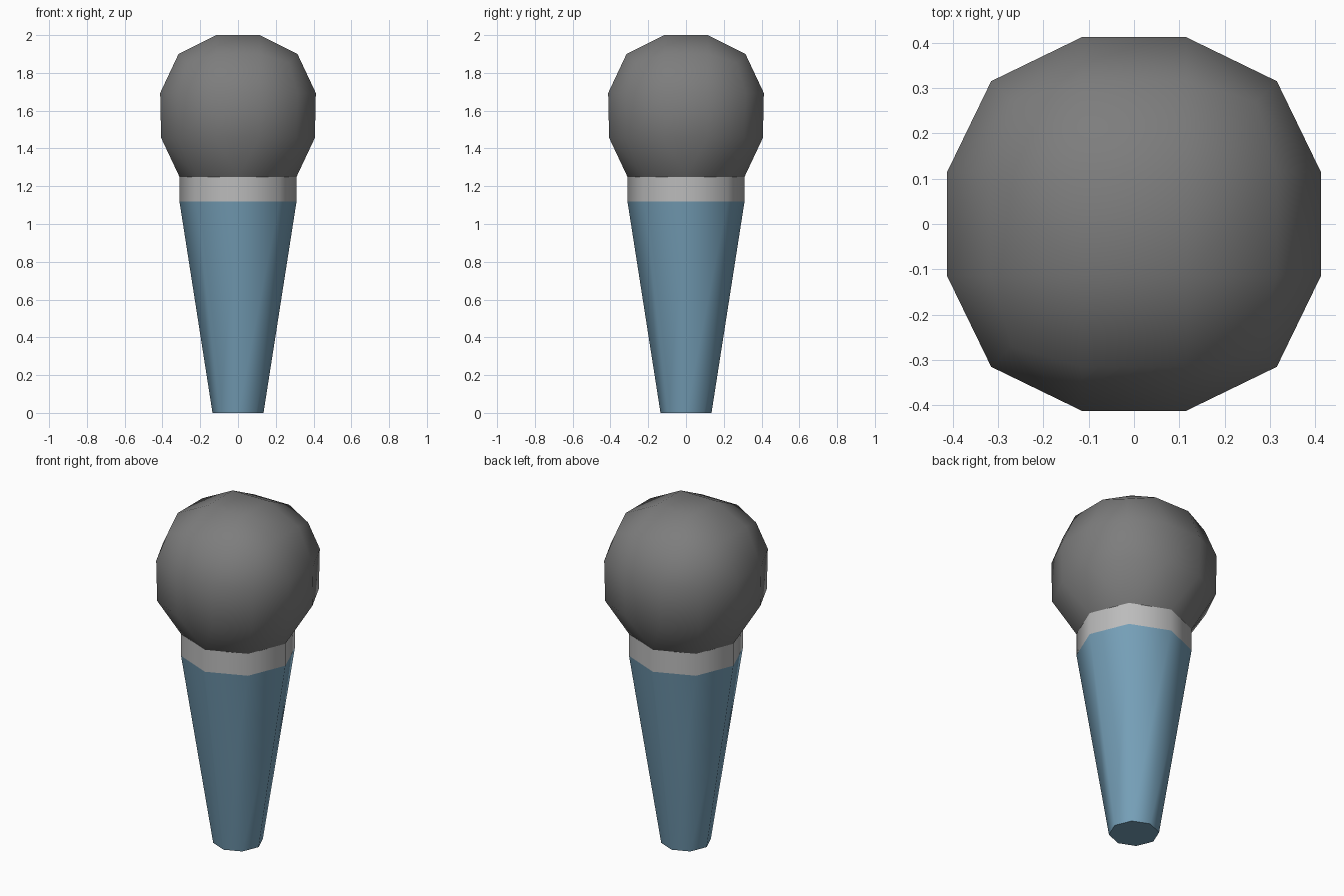
import bpy, bmesh, math
from itertools import product

cube = bpy.data.objects.get("Cube")
if cube:
    bpy.data.objects.remove(cube, do_unlink=True)


def material(name, color):
    m = bpy.data.materials.new(name)
    m.use_nodes = True
    m.diffuse_color = (*color, 1)
    bsdf = next(n for n in m.node_tree.nodes if n.type == 'BSDF_PRINCIPLED')
    bsdf.inputs["Base Color"].default_value = (*color, 1)
    return m


def finish(name, bm, mat):
    bmesh.ops.recalc_face_normals(bm, faces=bm.faces)
    mesh = bpy.data.meshes.new(name)
    bm.to_mesh(mesh)
    bm.free()
    mesh.materials.append(mat)
    ob = bpy.data.objects.new(name, mesh)
    bpy.context.collection.objects.link(ob)
    bpy.ops.object.select_all(action='DESELECT')
    ob.select_set(True)
    bpy.context.view_layer.objects.active = ob
    bpy.ops.object.shade_smooth_by_angle(angle=math.radians(60))


def octagon(bm, z, r):
    """Ring of eight vertices, with corners on the axes."""
    return [bm.verts.new((r * math.cos(k * math.pi / 4), r * math.sin(k * math.pi / 4), z))
            for k in range(8)]


def octagon_column(name, z0, r0, z1, r1, mat, bottom):
    bm = bmesh.new()
    low, high = octagon(bm, z0, r0), octagon(bm, z1, r1)
    for i in range(8):
        j = (i + 1) % 8
        bm.faces.new((low[i], low[j], high[j], high[i]))
    if bottom:
        bm.faces.new(low[::-1])
    finish(name, bm, mat)


dark_gray = material("dark_gray", (0.205, 0.205, 0.205))
light_gray = material("light_gray", (0.50, 0.50, 0.50))
blue = material("steel_blue", (0.18, 0.35, 0.48))

# Tapered handle and straight collar
collar_r, collar_top = 0.31, 1.25
octagon_column("handle", 0, 0.135, 1.12, collar_r, blue, True)
octagon_column("collar", 1.12, collar_r, collar_top, collar_r, light_gray, False)

# Faceted round head: hull of a rounded-cube top, a lower girdle and the collar rim
inner, edge, face, corner = 0.115, 0.315, 0.412, 0.27
octant = [(face, inner, inner), (inner, face, inner), (inner, inner, face),
          (edge, edge, inner), (edge, inner, edge), (inner, edge, edge),
          (corner, corner, corner)]
bm = bmesh.new()
for (x, y, z), sx, sy in product(octant, (-1, 1), (-1, 1)):
    bm.verts.new((x * sx, y * sy, 1.575 + z * 1.031))
    if z == inner:
        bm.verts.new((x * sx * 0.988, y * sy * 0.988, 1.575 - z * 1.031))
octagon(bm, collar_top, collar_r)
bmesh.ops.convex_hull(bm, input=bm.verts)
bmesh.ops.dissolve_limit(bm, angle_limit=math.radians(1), verts=bm.verts, edges=bm.edges)

# Open the head where it sits on the collar
hidden = [f for f in bm.faces if all(v.co.z < collar_top + 0.01 for v in f.verts)]
bmesh.ops.delete(bm, geom=hidden, context='FACES')
finish("head", bm, dark_gray)
